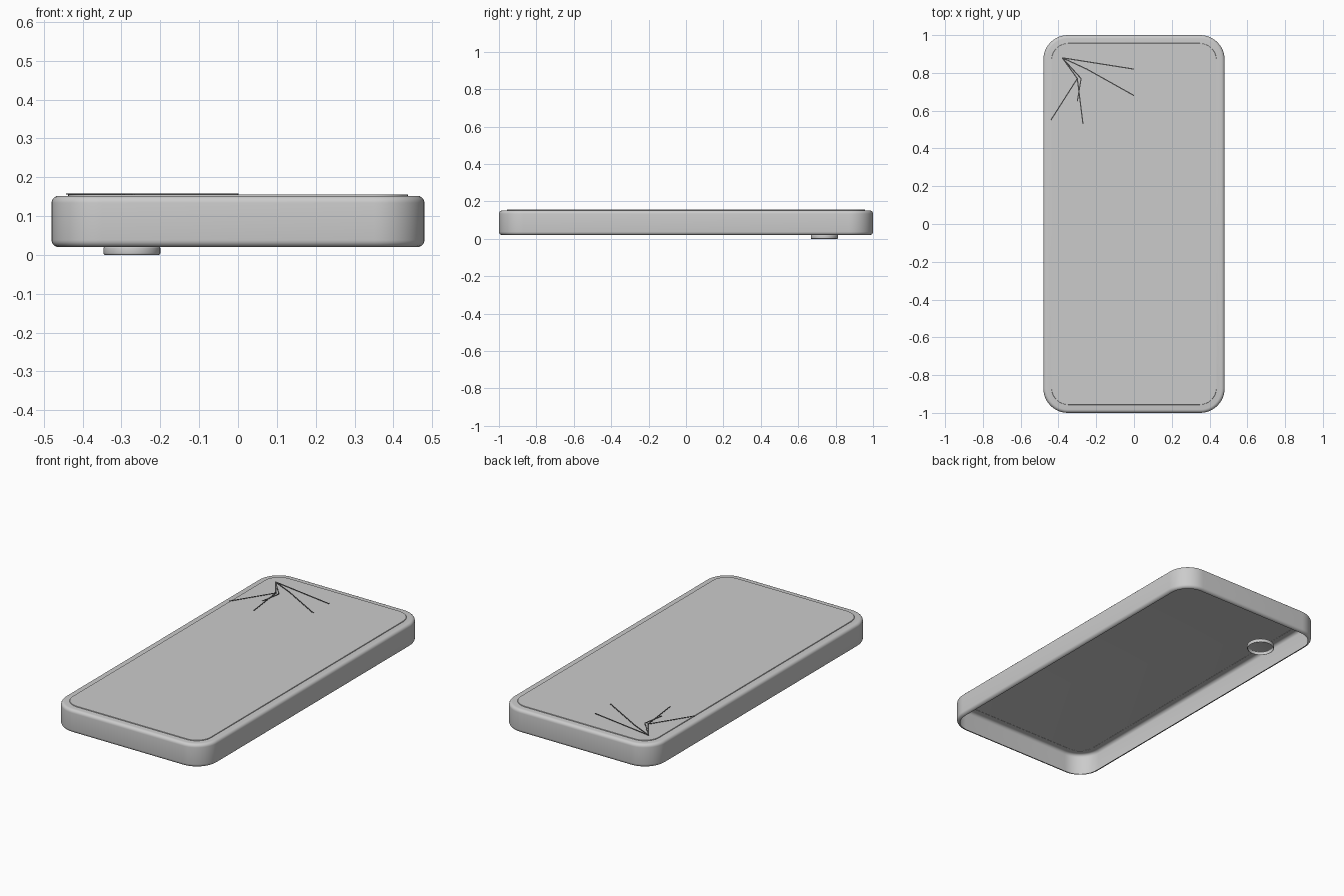
import bpy, bmesh, math
from mathutils import Vector

if "Cube" in bpy.data.objects:
    bpy.data.objects.remove(bpy.data.objects["Cube"])


def material(name, rgb):
    m = bpy.data.materials.new(name)
    m.diffuse_color = (*rgb, 1)
    m.use_nodes = True
    m.node_tree.nodes["Principled BSDF"].inputs["Base Color"].default_value = m.diffuse_color
    return m


GREY = material("plain grey", (0.6, 0.6, 0.6))
DARK = material("dark crack grey", (0.06, 0.06, 0.06))


def rounded_loop(hx, hy, r, z, cx=0, cy=0, seg=12):
    """Points of a rounded rectangle at height z."""
    pts = []
    for k, (sx, sy) in enumerate(((1, 1), (-1, 1), (-1, -1), (1, -1))):
        for i in range(seg + 1):
            a = math.pi / 2 * (k + i / seg)
            pts.append((cx + sx * (hx - r) + r * math.cos(a),
                        cy + sy * (hy - r) + r * math.sin(a), z))
    return pts


def finish(bm, name, mat):
    bmesh.ops.remove_doubles(bm, verts=bm.verts, dist=1e-5)
    me = bpy.data.meshes.new(name)
    bm.to_mesh(me)
    bm.free()
    me.materials.append(mat)
    ob = bpy.data.objects.new(name, me)
    bpy.context.collection.objects.link(ob)
    bpy.ops.object.select_all(action='DESELECT')
    ob.select_set(True)
    bpy.context.view_layer.objects.active = ob
    bpy.ops.object.shade_smooth_by_angle(angle=math.radians(35))
    return ob


def shell(name, hx, hy, r, profile, cx=0, cy=0):
    """Loft (inset, z) rings upwards and cap the top; the bottom stays open."""
    bm = bmesh.new()
    rings = [[bm.verts.new(p) for p in
              rounded_loop(hx - d, hy - d, r - d, z, cx, cy)] for d, z in profile]
    for a, b in zip(rings, rings[1:]):
        n = len(a)
        for i in range(n):
            j = (i + 1) % n
            bm.faces.new((a[i], a[j], b[j], b[i]))
    bm.faces.new(rings[-1])
    return finish(bm, name, GREY)


def soft_profile(z0, z1, r, steps=5):
    """Straight wall with rounded lower and upper edges."""
    arc = [(r - r * math.cos(t), r - r * math.sin(t))
           for t in (math.pi / 2 * i / steps for i in range(steps + 1))]
    low = [(d, z0 + h) for d, h in reversed(arc)]
    return low + [(d, z1 - h) for d, h in arc]


# hollow body, open underneath
shell("body_shell", 0.48, 1.0, 0.13, soft_profile(0.02, 0.152, 0.018))

# thin screen plate
shell("screen", 0.437, 0.957, 0.09, [(0, 0.151), (0, 0.155), (0.001, 0.156)])

# round camera ring under the back corner
shell("camera_ring", 0.073, 0.073, 0.073, soft_profile(0.0, 0.021, 0.004, 3),
      -0.273, 0.74)

# cracks spreading from one corner of the screen
paths = [
    [(-0.38, 0.88), (0.0, 0.82)],
    [(-0.38, 0.88), (-0.25, 0.82), (0.0, 0.68)],
    [(-0.38, 0.88), (-0.28, 0.77), (-0.30, 0.65)],
    [(-0.38, 0.88), (-0.30, 0.77), (-0.44, 0.55)],
    [(-0.30, 0.77), (-0.27, 0.53)],
]
bm = bmesh.new()
for path in paths:
    for p, q in zip(path, path[1:]):
        p, q = Vector((*p, 0)), Vector((*q, 0))
        side = (q - p).normalized().cross(Vector((0, 0, 1))) * 0.003
        corners = (p - side, p + side, q + side, q - side)
        low = [bm.verts.new(c + Vector((0, 0, 0.1555))) for c in corners]
        top = [bm.verts.new(c + Vector((0, 0, 0.158))) for c in corners]
        bm.faces.new(top)
        for i in range(4):
            j = (i + 1) % 4
            bm.faces.new((low[i], low[j], top[j], top[i]))
bmesh.ops.recalc_face_normals(bm, faces=bm.faces)
finish(bm, "screen_cracks", DARK)
